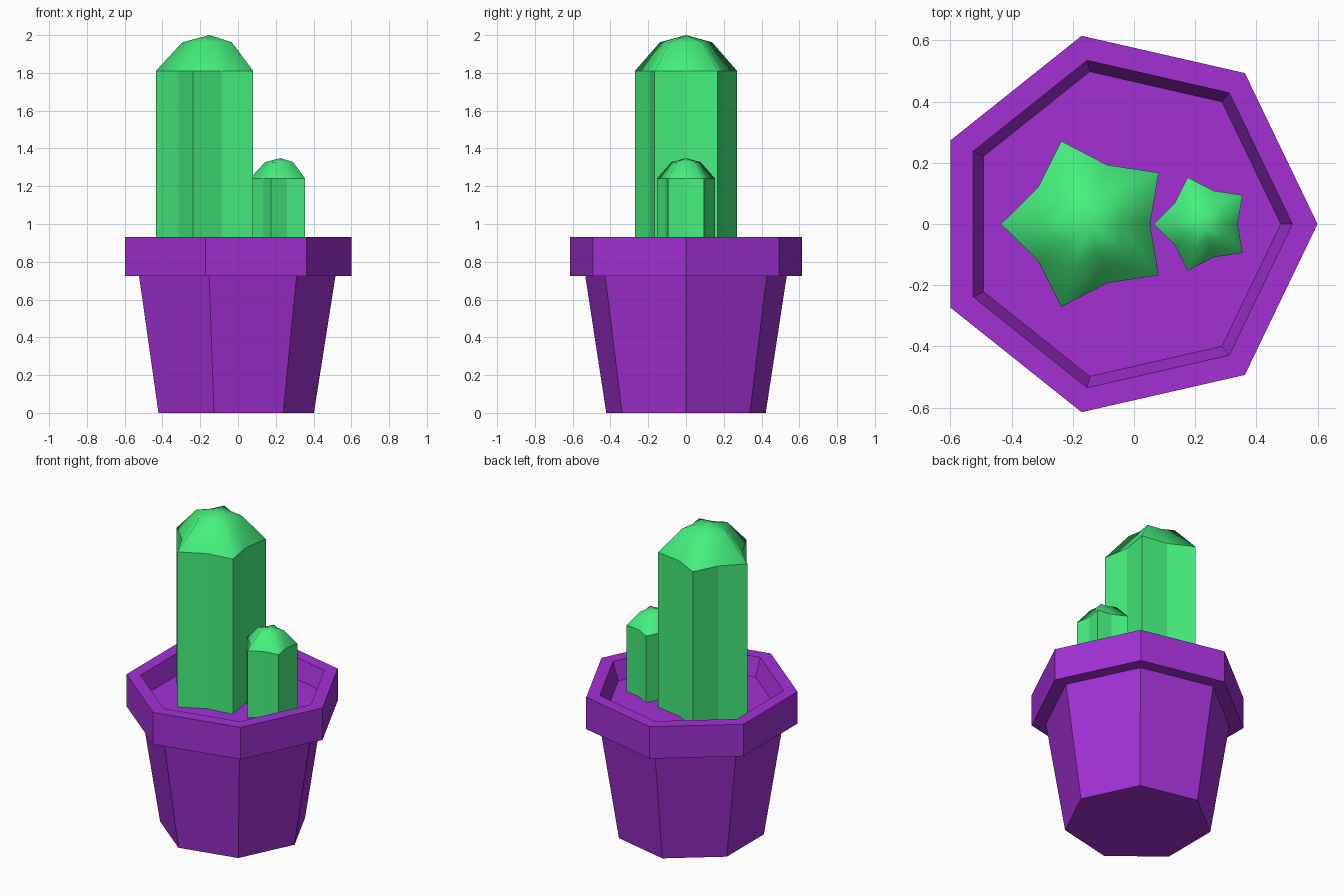
import bpy, bmesh
from math import cos, sin, tau, pi

if "Cube" in bpy.data.objects:
    bpy.data.objects.remove(bpy.data.objects["Cube"])


def material(name, rgb):
    m = bpy.data.materials.new(name)
    m.diffuse_color = (*rgb, 1)
    m.use_nodes = True
    m.node_tree.nodes["Principled BSDF"].inputs["Base Color"].default_value = m.diffuse_color
    return m


def loft(name, rings, mat, apex=None, smooth_above=None):
    """Skin a stack of rings; the top closes with a flat face or an apex."""
    bm = bmesh.new()
    loops = [[bm.verts.new(p) for p in ring] for ring in rings]
    n = len(loops[0])
    bm.faces.new(loops[0][::-1])
    for a, b in zip(loops, loops[1:]):
        for i in range(n):
            j = (i + 1) % n
            bm.faces.new((a[i], a[j], b[j], b[i]))
    if apex:
        tip = bm.verts.new(apex)
        for i in range(n):
            bm.faces.new((loops[-1][i], loops[-1][(i + 1) % n], tip))
    else:
        bm.faces.new(loops[-1])
    bmesh.ops.recalc_face_normals(bm, faces=bm.faces)
    if smooth_above is not None:
        for f in bm.faces:
            f.smooth = f.calc_center_median().z > smooth_above
    me = bpy.data.meshes.new(name)
    bm.to_mesh(me)
    bm.free()
    me.materials.append(mat)
    ob = bpy.data.objects.new(name, me)
    bpy.context.collection.objects.link(ob)
    return ob


def heptagon(r, z):
    return [(-0.031 + r * cos(tau * i / 7), r * sin(tau * i / 7), z) for i in range(7)]


def star(cx, outer, inner, z):
    ring = []
    for i in range(10):
        r = inner if i % 2 else outer
        a = pi + tau * i / 10
        ring.append((cx + r * cos(a), r * sin(a), z))
    return ring


SOIL = 0.815
purple = material("purple", (0.36, 0.03, 0.66))
green = material("green", (0.06, 0.88, 0.21))

# Seven-sided pot: tapered body, overhanging rim, sunken soil
profile = [(0.433, 0), (0.547, 0.725), (0.631, 0.725),
           (0.631, 0.93), (0.549, 0.93), (0.511, SOIL)]
loft("pot", [heptagon(r, z) for r, z in profile], purple)


# Five-ribbed cactus column with a rounded cap
def cactus(name, cx, size, shoulder):
    R, r = 0.285 * size, 0.203 * size
    rings = [star(cx, R, r, SOIL - 0.01), star(cx, R, r, shoulder),
             star(cx, R * 0.51, r * 0.51, shoulder + 0.152 * size)]
    loft(name, rings, green, (cx, 0, shoulder + 0.19 * size), shoulder)


cactus("large_cactus", -0.15, 1.0, 1.81)
cactus("small_cactus", 0.225, 0.563, 1.242)
